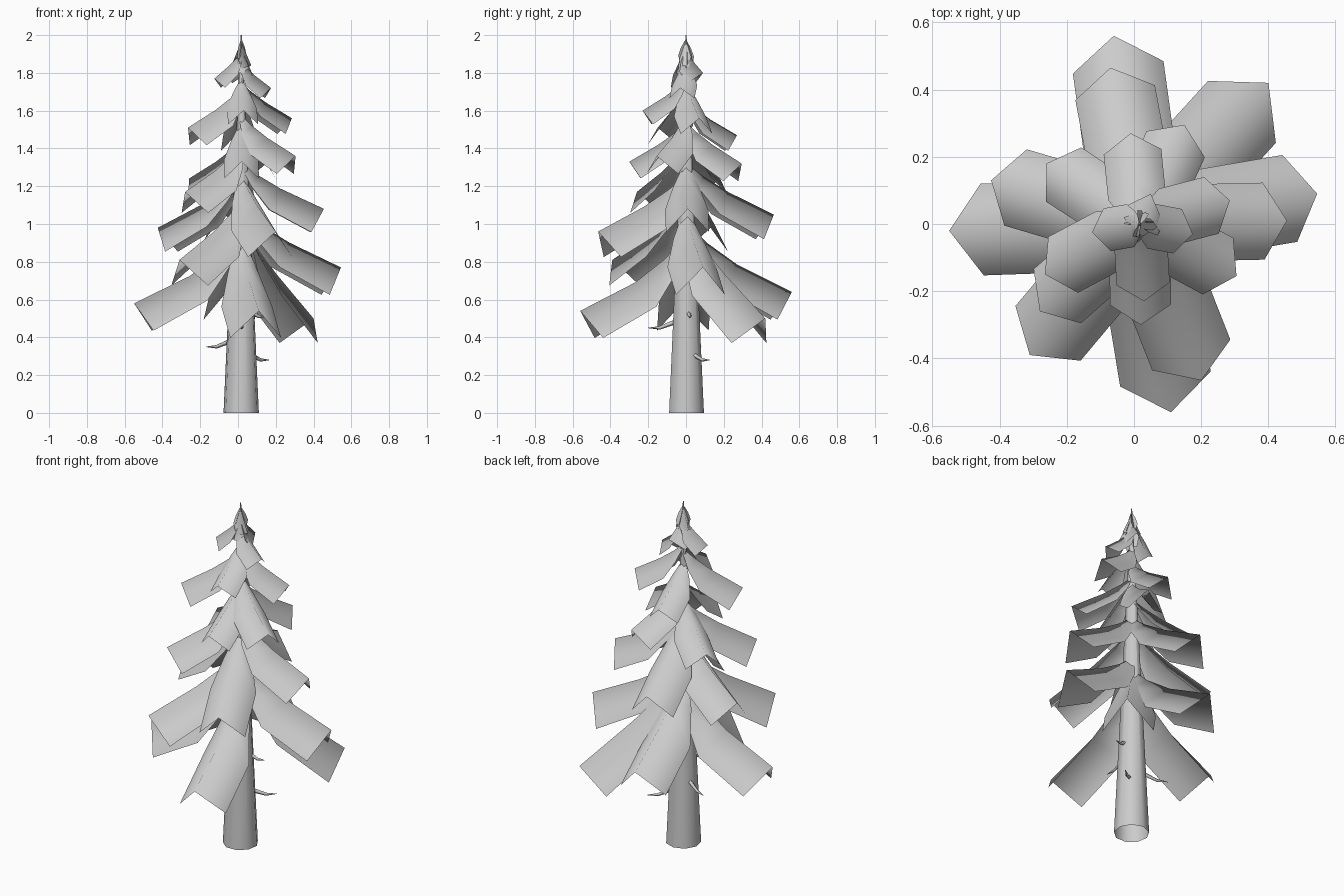
import bpy, bmesh, math
from mathutils import Vector

if "Cube" in bpy.data.objects:
    bpy.data.objects.remove(bpy.data.objects["Cube"])

CX, CY = 0.017, 0.0


def finish(bm, name):
    me = bpy.data.meshes.new(name)
    bm.to_mesh(me)
    bm.free()
    ob = bpy.data.objects.new(name, me)
    bpy.context.collection.objects.link(ob)
    for p in me.polygons:
        p.use_smooth = True
    return ob


# Tapered trunk, open at the base
bm = bmesh.new()
bmesh.ops.create_cone(bm, cap_ends=False, segments=9, radius1=0.095, radius2=0.003, depth=2.0)
bmesh.ops.translate(bm, verts=bm.verts, vec=(CX, CY, 1.0))
finish(bm, "trunk")


# One bough: a folded sheet with a drooping ridge and two sloping sides
def bough(name, x, y, z, slope, sag=0.05):
    d = Vector((x - CX, y - CY, 0))
    r = d.length
    d.normalize()
    side = Vector((-d.y, d.x, 0))
    width, depth = 0.04 + 0.17 * r, 0.03 + 0.255 * r
    if r < 0.1:
        width, depth = 0.55 * r + 0.01, 0.9 * r
    down = Vector((-d.x * slope, -d.y * slope, -1)).normalized()
    bm = bmesh.new()
    rows = []
    for t, w, h in ((0, 0.12, 0.1), (0.2, 0.6, 0.5), (0.48, 1.0, 0.9), (1, 1.0, 1.0)):
        drop = sag * r * math.sin(math.pi * t ** 0.8)
        ridge = Vector((CX, CY, z + slope * r * (1 - t) - drop)) + d * (r * t)
        rows.append([bm.verts.new(ridge + side * (s * w * width) + down * (h * depth * abs(s)))
                     for s in (-1, 0, 1)])
    for a, b in zip(rows, rows[1:]):
        for i in range(2):
            bm.faces.new((a[i], b[i], b[i + 1], a[i + 1]))
    finish(bm, name)


# Ridge tip x, y, z and slope of every bough, from bottom to top
BOUGHS = [
    (-0.06, 0.56, 0.64, 0.65, 0.08), (-0.55, -0.02, 0.58, 0.68, 0.10),
    (0.11, -0.56, 0.54, 0.70, 0.10), (0.40, 0.42, 0.50, 0.90, 0.05),
    (-0.31, -0.39, 0.81, 0.62), (0.545, 0.09, 0.77, 0.57),
    (0.20, -0.465, 0.96, 0.60), (-0.425, 0.13, 0.98, 0.60),
    (-0.07, 0.465, 1.05, 0.58), (0.455, 0.01, 1.08, 0.56),
    (-0.28, -0.26, 1.17, 0.62), (-0.26, 0.18, 1.24, 0.62),
    (0.305, -0.155, 1.36, 0.66), (0.15, 0.295, 1.32, 0.68),
    (0.02, -0.30, 1.33, 0.68), (-0.01, 0.27, 1.47, 0.68),
    (-0.265, -0.15, 1.51, 0.66), (0.285, 0.07, 1.56, 0.68),
    (0.03, -0.23, 1.60, 0.72), (0.175, -0.03, 1.72, 0.85),
    (-0.125, -0.025, 1.77, 0.95), (0.05, 0.09, 1.80, 1.2),
    (0.01, -0.055, 1.80, 2.4), (0.07, -0.01, 1.84, 2.4),
    (-0.03, 0.02, 1.85, 2.4),
]
for i, b in enumerate(BOUGHS):
    bough(f"bough_{i + 1:02d}", *b)


# Short dead twigs on the bare trunk
def twig(name, x, y, z):
    cu = bpy.data.curves.new(name, 'CURVE')
    cu.dimensions = '3D'
    cu.bevel_depth = 0.013
    cu.bevel_resolution = 0
    sp = cu.splines.new('POLY')
    sp.points.add(2)
    for p, t, dz, rad in zip(sp.points, (0.3, 0.7, 1), (0.03, 0.0, 0.0), (1, 0.7, 0.1)):
        p.co = (CX + (x - CX) * t, CY + (y - CY) * t, z + dz, 1)
        p.radius = rad
    bpy.context.collection.objects.link(bpy.data.objects.new(name, cu))


for i, p in enumerate([(-0.17, 0.08, 0.35), (0.165, 0.125, 0.28),
                       (0.02, -0.20, 0.45), (0.15, 0.03, 0.51)]):
    twig(f"twig_{i + 1}", *p)
